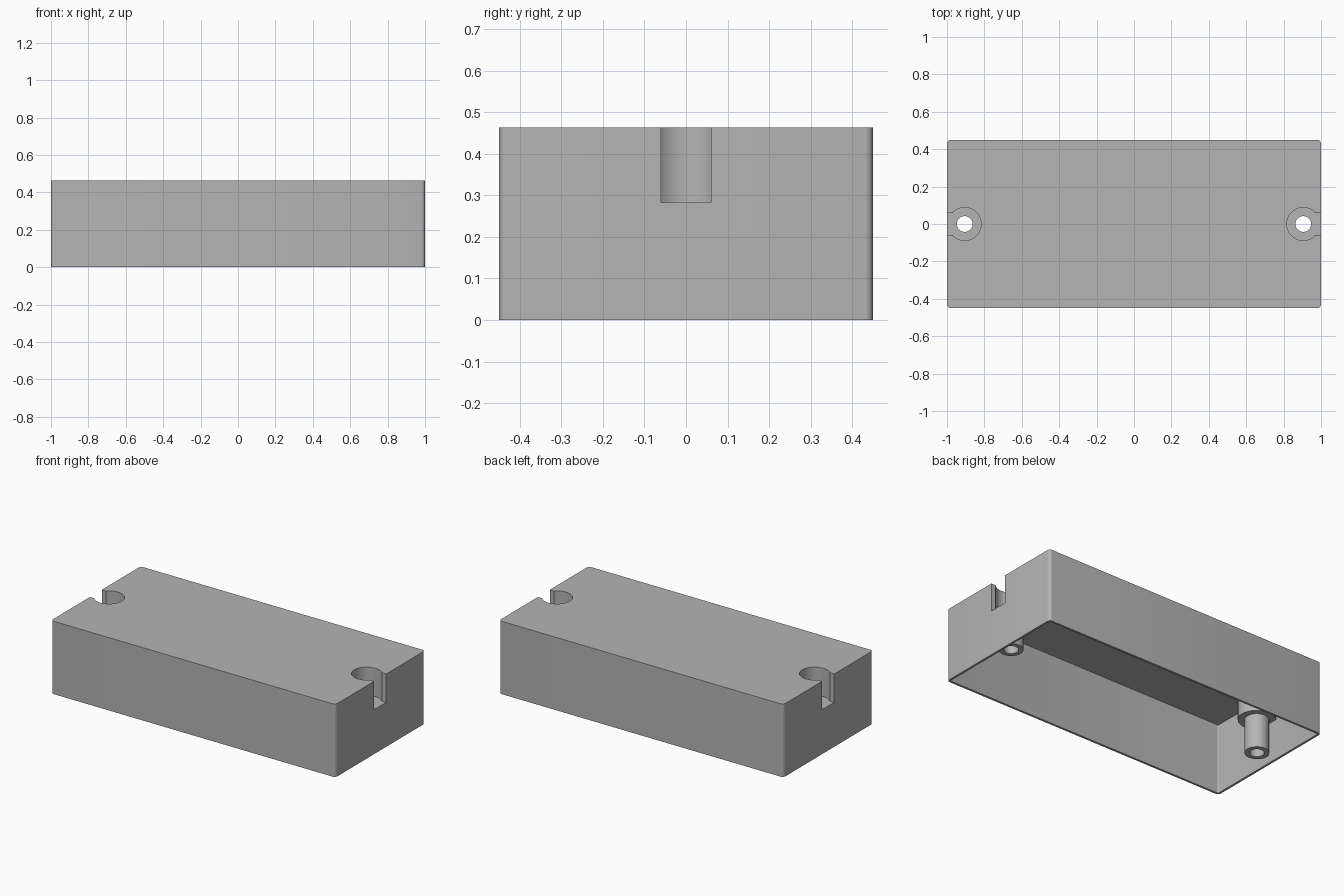
import bpy, bmesh
from mathutils import Matrix

if "Cube" in bpy.data.objects:
    bpy.data.objects.remove(bpy.data.objects["Cube"], do_unlink=True)

LENGTH, WIDTH, HEIGHT = 2.0, 0.9, 0.463
WALL, ROOF = 0.014, 0.02
BOLT_X, FLOOR = 0.905, 0.283

grey = bpy.data.materials.new("light_grey")
grey.use_nodes = True
grey.diffuse_color = (0.46, 0.46, 0.46, 1)
grey.node_tree.nodes["Principled BSDF"].inputs["Base Color"].default_value = grey.diffuse_color


def finish(name, bm):
    mesh = bpy.data.meshes.new(name)
    bm.to_mesh(mesh)
    bm.free()
    mesh.materials.append(grey)
    obj = bpy.data.objects.new(name, mesh)
    bpy.context.collection.objects.link(obj)
    return obj


def box(name, x0, x1, y0, y1, z0, z1, radius=0):
    """Box with optionally rounded vertical edges."""
    bm = bmesh.new()
    place = Matrix.Translation(((x0 + x1) / 2, (y0 + y1) / 2, (z0 + z1) / 2))
    size = Matrix.Diagonal((x1 - x0, y1 - y0, z1 - z0, 1))
    bmesh.ops.create_cube(bm, size=1, matrix=place @ size)
    if radius:
        upright = [e for e in bm.edges
                   if abs(e.verts[0].co.z - e.verts[1].co.z) > 0.01]
        bmesh.ops.bevel(bm, geom=upright, offset=radius, segments=6,
                        profile=0.5, affect='EDGES')
    return finish(name, bm)


def cylinder(name, x, radius, z0, z1):
    bm = bmesh.new()
    bmesh.ops.create_cone(bm, cap_ends=True, segments=48, radius1=radius,
                          radius2=radius, depth=z1 - z0,
                          matrix=Matrix.Translation((x, 0, (z0 + z1) / 2)))
    return finish(name, bm)


def combine(target, tool, operation):
    """Apply a boolean and discard the tool."""
    mod = target.modifiers.new(operation.lower(), 'BOOLEAN')
    mod.operation, mod.solver, mod.object = operation, 'EXACT', tool
    bpy.context.view_layer.objects.active = target
    bpy.ops.object.modifier_apply(modifier=mod.name)
    bpy.data.objects.remove(tool, do_unlink=True)


# Open-bottomed shell
hx, hy = LENGTH / 2, WIDTH / 2
housing = box("housing", -hx, hx, -hy, hy, 0, HEIGHT, 0.02)
cavity = box("cavity", -hx + WALL, hx - WALL, -hy + WALL, hy - WALL,
             -0.1, HEIGHT - ROOF, 0.008)
combine(housing, cavity, 'DIFFERENCE')

for side in (-1, 1):
    x = side * BOLT_X
    # Screw socket trimmed inside the end wall, with a narrow post below
    socket = cylinder("socket", x, 0.108, 0.255, HEIGHT - ROOF / 2)
    limit = hx - WALL / 2
    combine(socket, box("trim", -limit, limit, -hy, hy, 0, HEIGHT), 'INTERSECT')
    combine(housing, socket, 'UNION')
    combine(housing, cylinder("post", x, 0.07, 0.04, 0.27), 'UNION')

    # Counterbore, through hole and slot to the end face
    recess = cylinder("recess", x, 0.088, FLOOR, HEIGHT + 0.1)
    ends = sorted((x, side * (hx + 0.1)))
    combine(recess, box("slot", *ends, -0.06, 0.06, FLOOR, HEIGHT + 0.1), 'UNION')
    combine(housing, recess, 'DIFFERENCE')
    combine(housing, cylinder("bore", x, 0.042, -0.1, HEIGHT + 0.1), 'DIFFERENCE')

bpy.ops.object.select_all(action='DESELECT')
housing.select_set(True)
bpy.context.view_layer.objects.active = housing
bpy.ops.object.shade_smooth_by_angle()
